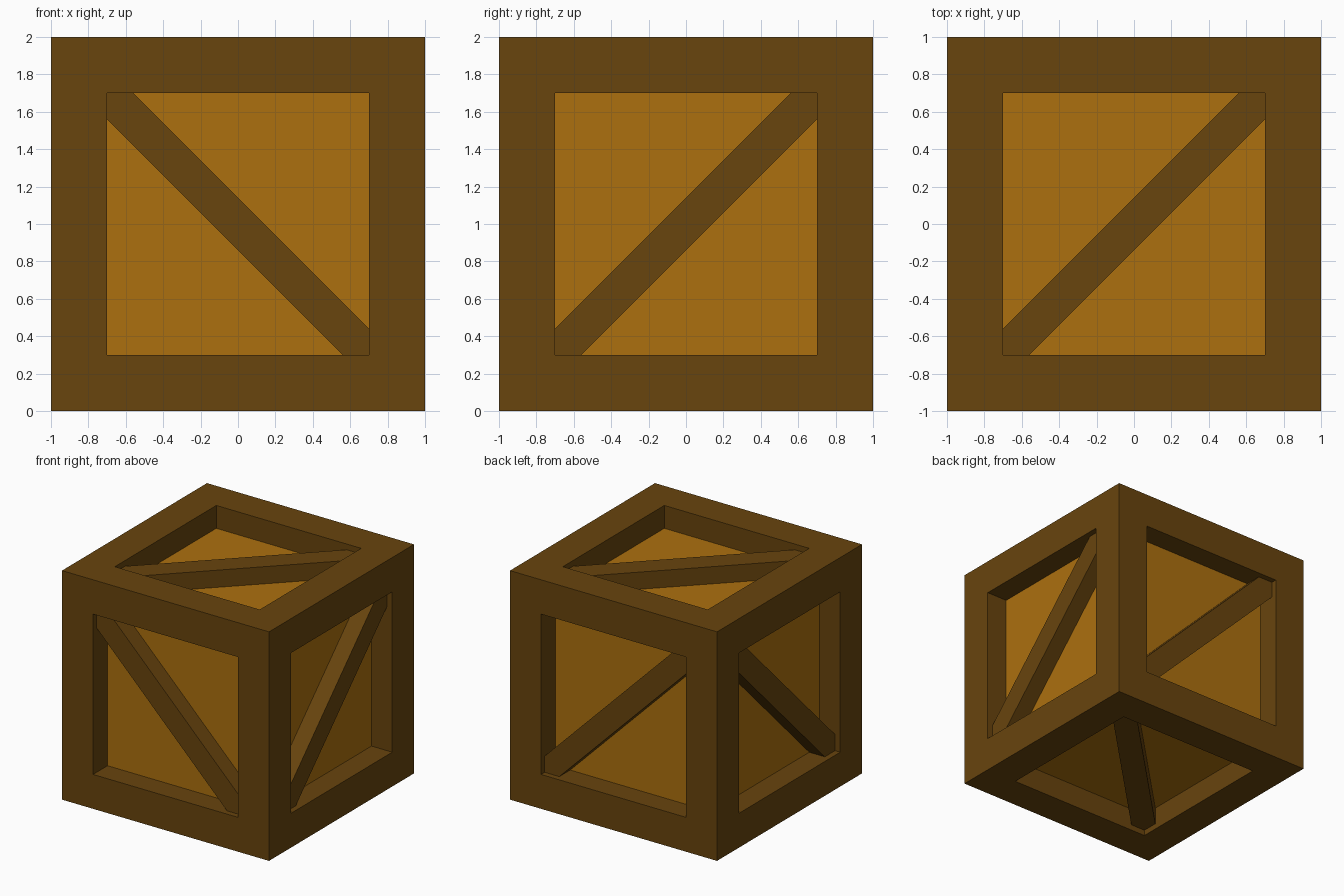
import bpy
import bmesh
from mathutils import Matrix, Vector

cube = bpy.data.objects.get("Cube")
if cube:
    bpy.data.objects.remove(cube, do_unlink=True)


def make_material(name, rgb):
    mat = bpy.data.materials.new(name)
    mat.use_nodes = True
    color = (*rgb, 1.0)
    mat.diffuse_color = color
    mat.node_tree.nodes["Principled BSDF"].inputs["Base Color"].default_value = color
    return mat


def make_object(name, bm, materials):
    mesh = bpy.data.meshes.new(name)
    bm.to_mesh(mesh)
    bm.free()
    for mat in materials:
        mesh.materials.append(mat)
    obj = bpy.data.objects.new(name, mesh)
    bpy.context.collection.objects.link(obj)
    return obj


dark_wood = make_material("dark wood", (0.138, 0.058, 0.004))
light_wood = make_material("light wood", (0.413, 0.162, 0.0045))

FRAME_WIDTH = 0.3
RECESS = 0.2
BRACE_WIDTH = 0.2
BRACE_TOP = 0.95     # distance of the brace surface from the crate centre
BRACE_BASE = 0.78    # slightly sunk into the panel
BRACE_LENGTH = 2.06  # ends are buried in the frame
center = Vector((0, 0, 1))

# Crate body: frame borders with a sunken light panel on each side
bm = bmesh.new()
bmesh.ops.create_cube(bm, size=2, matrix=Matrix.Translation(center))
sides = bm.faces[:]
bmesh.ops.inset_individual(bm, faces=sides, thickness=FRAME_WIDTH, use_even_offset=True)
panels = bmesh.ops.extrude_discrete_faces(bm, faces=sides)["faces"]
for face in panels:
    face.normal_update()
    bmesh.ops.translate(bm, verts=face.verts[:], vec=-face.normal * RECESS)
    face.material_index = 1
bmesh.ops.recalc_face_normals(bm, faces=bm.faces[:])
make_object("crate_body", bm, [dark_wood, light_wood])

# Diagonal braces: each runs along u + v on the side facing u x v
X, Y, Z = Vector((1, 0, 0)), Vector((0, 1, 0)), Vector((0, 0, 1))
brace_axes = {
    "front": (-Z, X),
    "back": (-X, Z),
    "left": (Y, Z),
    "right": (Z, Y),
    "top": (X, Y),
    "bottom": (Y, X),
}
for side, (u, v) in brace_axes.items():
    normal = u.cross(v)
    along = (u + v).normalized()
    across = normal.cross(along)
    turn = Matrix((along, across, normal)).transposed().to_4x4()
    middle = center + normal * (BRACE_TOP + BRACE_BASE) / 2
    size = Matrix.Diagonal((BRACE_LENGTH, BRACE_WIDTH, BRACE_TOP - BRACE_BASE, 1))
    bm = bmesh.new()
    bmesh.ops.create_cube(bm, size=1, matrix=Matrix.Translation(middle) @ turn @ size)
    make_object(side + "_brace", bm, [dark_wood])
